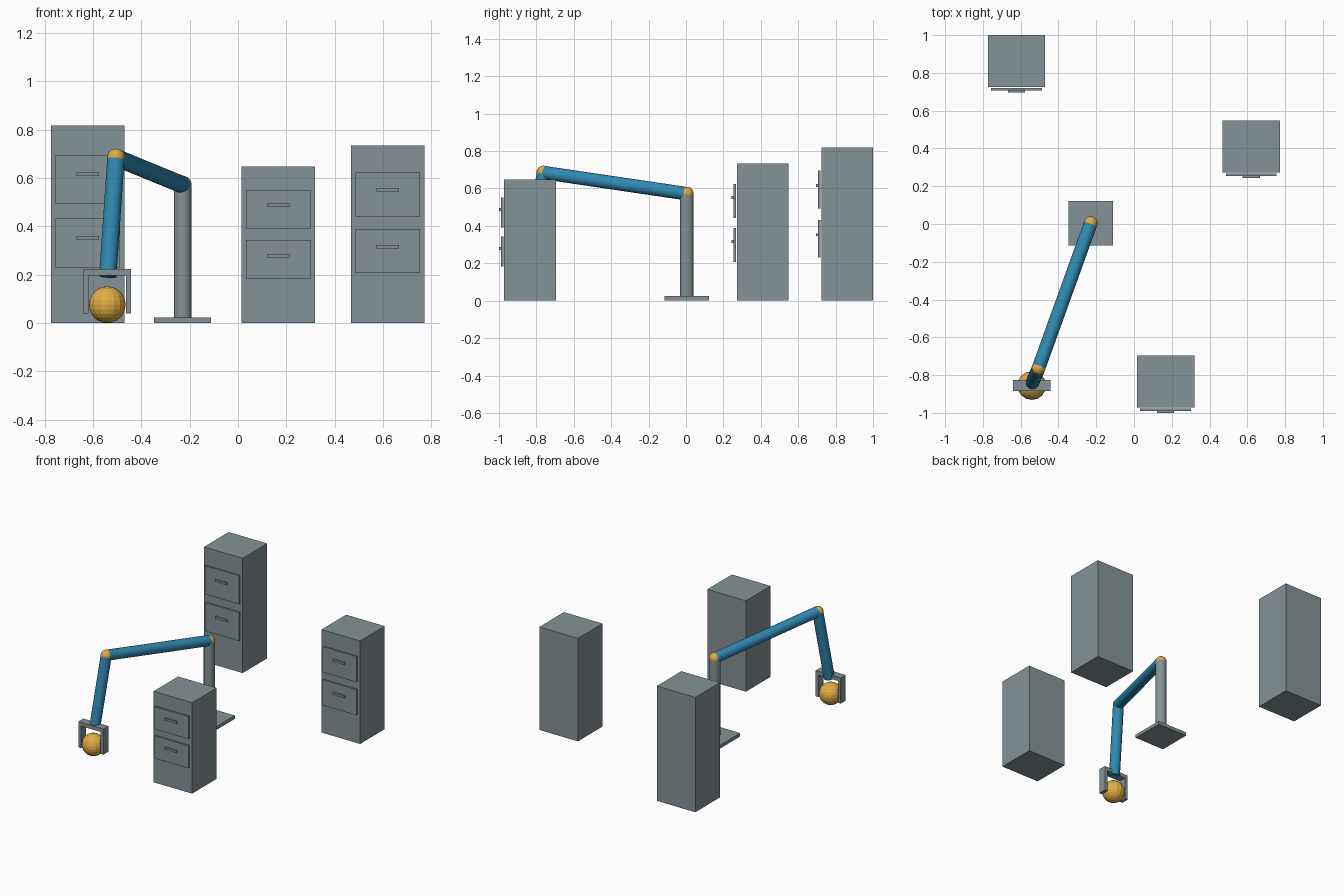
import bpy
from mathutils import Vector

if "Cube" in bpy.data.objects:
    bpy.data.objects.remove(bpy.data.objects["Cube"])


def material(name, color):
    m = bpy.data.materials.new(name)
    m.diffuse_color = (*color, 1)
    m.use_nodes = True
    m.node_tree.nodes["Principled BSDF"].inputs["Base Color"].default_value = m.diffuse_color
    return m


GREY = material("slate grey", (0.235, 0.29, 0.31))
BLUE = material("arm blue", (0.03, 0.25, 0.44))
GOLD = material("gold", (0.76, 0.42, 0.06))


def finish(name, mat):
    ob = bpy.context.object
    ob.name = name
    ob.data.materials.append(mat)
    return ob


def box(name, x, y, z, mat=GREY):
    """Box from (min, max) pairs on each axis."""
    lo, hi = Vector((x[0], y[0], z[0])), Vector((x[1], y[1], z[1]))
    bpy.ops.mesh.primitive_cube_add(size=1, location=(lo + hi) / 2)
    ob = finish(name, mat)
    ob.scale = hi - lo


def rod(name, a, b, r, mat):
    """Cylinder running between two points."""
    a, b = Vector(a), Vector(b)
    d = b - a
    bpy.ops.mesh.primitive_cylinder_add(vertices=24, radius=r, depth=d.length,
                                        location=(a + b) / 2)
    ob = finish(name, mat)
    ob.rotation_euler = d.to_track_quat('Z', 'Y').to_euler()
    bpy.ops.object.shade_smooth_by_angle()


def ball(name, p, r, mat, segments, rings):
    bpy.ops.mesh.primitive_uv_sphere_add(segments=segments, ring_count=rings,
                                         radius=r, location=p)
    finish(name, mat)


# Drawer cabinets: centre x, front y, height
for side, cx, fy, h in (("left", -0.622, 0.724, 0.818),
                        ("middle", 0.167, -0.972, 0.648),
                        ("right", 0.620, 0.272, 0.734)):
    box(side + "_cabinet", (cx - 0.152, cx + 0.152), (fy, fy + 0.276), (0, h))
    for level, ratio in (("lower", 0.405), ("upper", 0.726)):
        z = h * ratio
        box(f"{side}_{level}_drawer", (cx - 0.134, cx + 0.134),
            (fy - 0.017, fy - 0.005), (z - 0.124 * h, z + 0.124 * h))
        hz = z + 0.026 * h
        box(f"{side}_{level}_handle", (cx - 0.046, cx + 0.046),
            (fy - 0.028, fy - 0.015), (hz - 0.0075, hz + 0.0075))

# Base plate, post and arm
shoulder = (-0.229, 0.004, 0.572)
elbow = (-0.505, -0.762, 0.685)
wrist = (-0.539, -0.843, 0.193)
box("base_plate", (-0.347, -0.111), (-0.115, 0.122), (0, 0.024))
rod("post", (-0.229, 0.004, 0.02), shoulder, 0.036, GREY)
rod("upper_arm", shoulder, elbow, 0.036, BLUE)
rod("forearm", elbow, wrist, 0.036, BLUE)
ball("shoulder_joint", shoulder, 0.037, GOLD, 16, 12)
ball("elbow_joint", elbow, 0.037, GOLD, 16, 12)

# Gripper holding a ball
gx, gy = -0.541, -0.855
depth = (gy - 0.028, gy + 0.028)
box("gripper_bar", (gx - 0.099, gx + 0.099), depth, (0.196, 0.223))
for name, s in (("left", -1), ("right", 1)):
    box(name + "_finger", sorted((gx + s * 0.077, gx + s * 0.099)), depth,
        (0.04, 0.2))
ball("held_ball", (gx, gy, 0.076), 0.076, GOLD, 16, 12)
